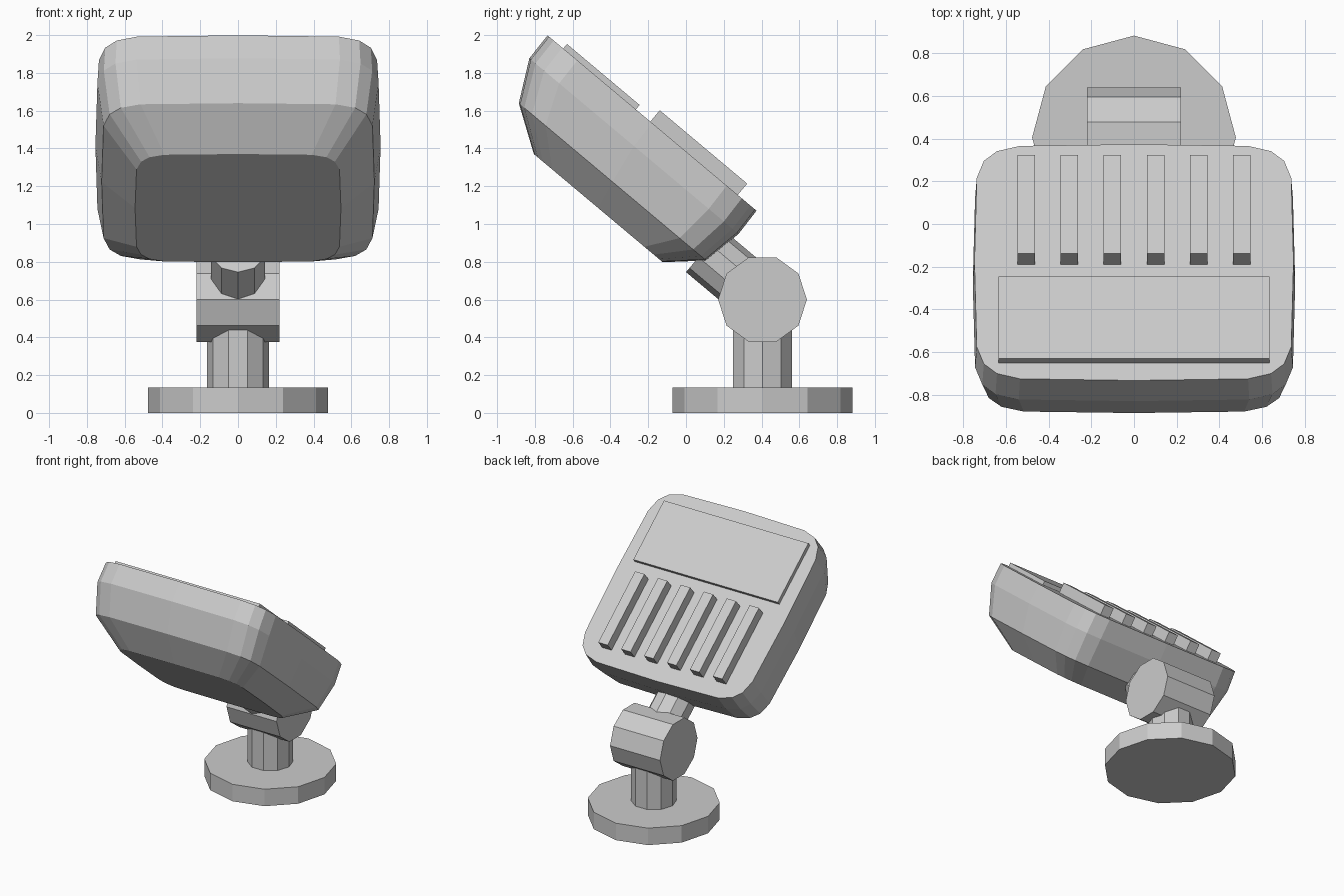
import bpy, bmesh, math
from mathutils import Matrix, Vector

if "Cube" in bpy.data.objects:
    bpy.data.objects.remove(bpy.data.objects["Cube"])

grey = bpy.data.materials.new("plain grey")
grey.diffuse_color = (0.6, 0.6, 0.6, 1)
grey.use_nodes = True
grey.node_tree.nodes["Principled BSDF"].inputs["Base Color"].default_value = grey.diffuse_color

# The head and its parts use a tilted frame: local y runs down the back, local z out of it
TILT = Matrix.Rotation(math.radians(-40), 4, 'X')


def finish(name, bm, matrix=Matrix()):
    bmesh.ops.recalc_face_normals(bm, faces=bm.faces)
    mesh = bpy.data.meshes.new(name)
    bm.to_mesh(mesh)
    bm.free()
    mesh.materials.append(grey)
    obj = bpy.data.objects.new(name, mesh)
    obj.matrix_world = matrix
    bpy.context.collection.objects.link(obj)
    return obj


def loft(name, rings, matrix=Matrix()):
    """Skin a stack of equal-sized rings and cap both ends."""
    bm = bmesh.new()
    loops = [[bm.verts.new(p) for p in ring] for ring in rings]
    n = len(loops[0])
    for a, b in zip(loops, loops[1:]):
        for i in range(n):
            j = (i + 1) % n
            bm.faces.new((a[i], a[j], b[j], b[i]))
    bm.faces.new(loops[0])
    bm.faces.new(loops[-1])
    return finish(name, bm, matrix)


def prism(name, sides, radius, start, end, first, matrix=Matrix()):
    """Regular prism from start to end, with one corner in direction first."""
    start, end, first = Vector(start), Vector(end), Vector(first)
    second = (end - start).normalized().cross(first)
    steps = [2 * math.pi * i / sides for i in range(sides)]
    ring = [radius * (math.cos(t) * first + math.sin(t) * second) for t in steps]
    return loft(name, [[c + p for p in ring] for c in (start, end)], matrix)


def box(name, lo, hi, matrix=Matrix()):
    rings = [[(lo[0], lo[1], z), (hi[0], lo[1], z), (hi[0], hi[1], z), (lo[0], hi[1], z)]
             for z in (lo[2], hi[2])]
    return loft(name, rings, matrix)


def rounded_ring(half_x, y0, y1, z, sides=20, power=2 / 7):
    """Squarish superellipse outline."""
    def soft(v):
        return math.copysign(abs(v) ** power, v) if abs(v) > 1e-6 else 0.0
    mid, half_y = (y0 + y1) / 2, (y1 - y0) / 2
    return [(half_x * soft(math.cos(t)), mid + half_y * soft(math.sin(t)), z)
            for t in (2 * math.pi * i / sides for i in range(sides))]


# Stand: foot, post, hinge barrel
Y = 0.405
prism("base_disc", 12, 0.477, (0, Y, 0), (0, Y, 0.135), (1, 0, 0))
prism("post", 10, 0.165, (0, Y, 0.12), (0, Y, 0.55), (1, 0, 0))
prism("hinge_barrel", 10, 0.235, (-0.22, Y, 0.6), (0.22, Y, 0.6), (0, 1, 0))

# Arm from the hinge into the head
prism("arm", 10, 0.149, (0, -0.479, 0.72), (0, -0.076, 0.72), (0, 0, -1), TILT)

# Head shell, from the small front face to the wide back
loft("head_shell", [
    rounded_ring(0.545, -1.498, -0.607, 0.532),
    rounded_ring(0.722, -1.732, -0.436, 0.687),
    rounded_ring(0.755, -1.842, -0.396, 0.905),
    rounded_ring(0.747, -1.846, -0.402, 1.060),
], TILT)

# Raised plate and six ribs on the back
box("back_plate", (-0.635, -1.738, 1.04), (0.635, -1.236, 1.091), TILT)
for i in range(6):
    x = (i - 2.5) * 0.2015
    box(f"back_rib_{i + 1}", (x - 0.041, -1.136, 1.04), (x + 0.041, -0.532, 1.138), TILT)
